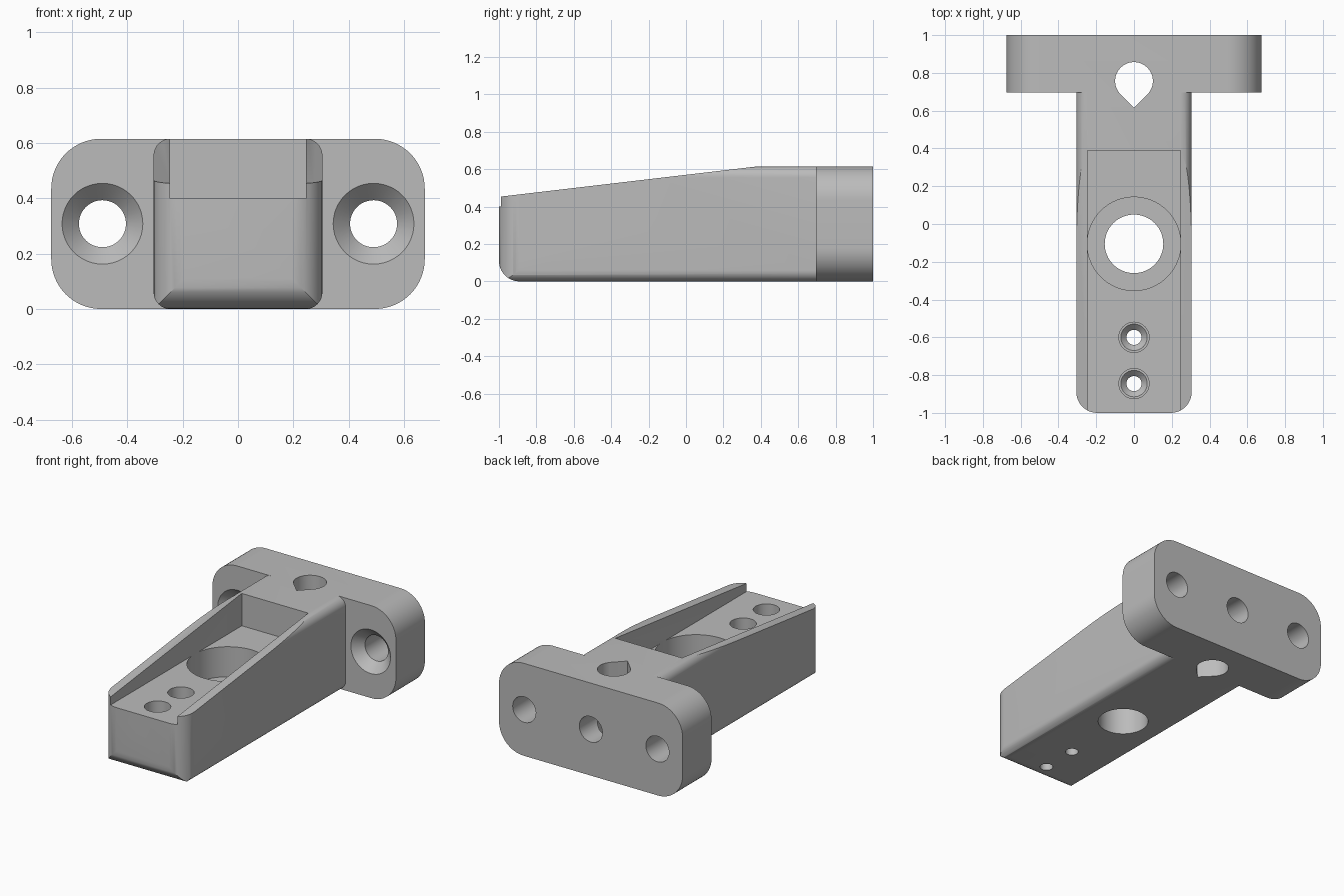
import bpy, bmesh, math
from mathutils import Vector

cube = bpy.data.objects.get("Cube")
if cube:
    bpy.data.objects.remove(cube, do_unlink=True)

grey = bpy.data.materials.new("plain grey")
grey.use_nodes = True
COLOUR = (0.5, 0.5, 0.5, 1)
grey.diffuse_color = COLOUR
grey.node_tree.nodes["Principled BSDF"].inputs["Base Color"].default_value = COLOUR


def finish(name, bm):
    bmesh.ops.recalc_face_normals(bm, faces=bm.faces)
    mesh = bpy.data.meshes.new(name)
    bm.to_mesh(mesh)
    bm.free()
    mesh.materials.append(grey)
    obj = bpy.data.objects.new(name, mesh)
    bpy.context.collection.objects.link(obj)
    return obj


def rounded(corners, steps=10):
    """Outline from (u, v, radius) corners, each rounded by a tangent arc."""
    points = []
    for i, (u, v, r) in enumerate(corners):
        p = Vector((u, v))
        if r == 0:
            points.append(p)
            continue
        a = (Vector(corners[i - 1][:2]) - p).normalized()
        b = (Vector(corners[(i + 1) % len(corners)][:2]) - p).normalized()
        half = a.angle(b) / 2
        centre = p + (a + b).normalized() * r / math.sin(half)
        start = p + a * r / math.tan(half) - centre
        end = p + b * r / math.tan(half) - centre
        sweep = math.pi - 2 * half
        for k in range(steps + 1):
            t = k / steps
            points.append(centre + (start * math.sin((1 - t) * sweep)
                                    + end * math.sin(t * sweep)) / math.sin(sweep))
    return points


def prism(name, outline, axis, lo, hi):
    """Extrude a 2D outline along the given axis."""
    def place(p, h):
        co = [p[0], p[1]]
        co.insert("xyz".index(axis), h)
        return co
    bm = bmesh.new()
    face = bm.faces.new([bm.verts.new(place(p, lo)) for p in outline])
    new = bmesh.ops.extrude_face_region(bm, geom=[face])["geom"]
    shift = Vector(place((0, 0), hi - lo))
    bmesh.ops.translate(bm, vec=shift, verts=[g for g in new if isinstance(g, bmesh.types.BMVert)])
    return finish(name, bm)


def turned(name, profile, u, v, axis, sides=64):
    """Stack of circles (radius, height) about an axis through (u, v)."""
    bm = bmesh.new()
    rings = []
    for r, h in profile:
        ring = []
        for k in range(sides):
            ang = 2 * math.pi * k / sides
            co = [u + r * math.cos(ang), v + r * math.sin(ang)]
            co.insert("xyz".index(axis), h)
            ring.append(bm.verts.new(co))
        rings.append(ring)
    for low, high in zip(rings, rings[1:]):
        for k in range(sides):
            j = (k + 1) % sides
            bm.faces.new((low[k], low[j], high[j], high[k]))
    bm.faces.new(rings[0])
    bm.faces.new(rings[-1])
    return finish(name, bm)


def combine(target, other, operation):
    mod = target.modifiers.new("combine", "BOOLEAN")
    mod.operation, mod.solver, mod.object = operation, "EXACT", other
    bpy.ops.object.select_all(action="DESELECT")
    bpy.context.view_layer.objects.active = target
    target.select_set(True)
    bpy.ops.object.modifier_apply(modifier=mod.name)
    bpy.data.objects.remove(other, do_unlink=True)


# Arm: where its plan, sloping side and rounded front outlines overlap
W, TOP, MID = 0.305, 0.615, 0.308
R = 0.11
bracket = prism("mounting_bracket", rounded(
    [(-W, -1, R), (W, -1, R), (W, 0.85, 0), (-W, 0.85, 0)]), "z", -0.1, 0.8)
side = prism("side_outline", rounded(
    [(-1, 0, R), (0.9, 0, 0), (0.9, 0.676, 0), (-1, 0.4525, 0)]), "x", -0.5, 0.5)
front = prism("front_outline", rounded(
    [(-W, 0, 0.06), (W, 0, 0.06), (W, TOP, 0.06), (-W, TOP, 0.06)]), "y", -1.2, 1.2)
combine(bracket, side, "INTERSECT")
combine(bracket, front, "INTERSECT")

# Back plate
P = 0.675
plate = prism("back_plate", rounded(
    [(-P, 0, 0.18), (P, 0, 0.18), (P, TOP, 0.18), (-P, TOP, 0.18)], 16), "y", 0.695, 1)
combine(bracket, plate, "UNION")

# Open slot along the top of the arm
S = 0.245
slot = prism("slot_cutter", [(-S, -1.2), (S, -1.2), (S, 0.39), (-S, 0.39)], "z", 0.4, 1)
combine(bracket, slot, "DIFFERENCE")

# Large stepped hole, two small stepped holes with a cone
cutters = [turned("large_hole_cutter", [(0.155, -0.1), (0.155, 0.2), (0.2475, 0.2), (0.2475, 0.4005)],
                  0, -0.105, "z")]
for y in (-0.6, -0.845):
    cutters.append(turned("small_hole_cutter", [(0.04, -0.1), (0.04, 0.2), (0.07, 0.23),
                                                (0.08, 0.23), (0.08, 0.45)], 0, y, "z", 40))

# Countersunk screw holes in the plate
for x in (-0.49, 0.49):
    cutters.append(turned("screw_hole_cutter", [(0.146, 0.6), (0.146, 0.695), (0.085, 0.756), (0.085, 1.1)],
                          x, MID, "y", 48))

# Teardrop hole from top to bottom, with a round hole in from the back
drop = [(0, 0.615)]
for k in range(41):
    ang = math.radians(-45 + 270 * k / 40)
    drop.append((0.1 * math.cos(ang), 0.757 + 0.1 * math.sin(ang)))
cutters.append(prism("teardrop_cutter", drop, "z", -0.1, 0.8))
cutters.append(turned("back_hole_cutter", [(0.085, 0.757), (0.085, 1.1)], 0, MID, "y", 48))
for cutter in cutters:
    combine(bracket, cutter, "DIFFERENCE")

# Smooth curves, crisp edges
bpy.ops.object.select_all(action="DESELECT")
bpy.context.view_layer.objects.active = bracket
bracket.select_set(True)
bpy.ops.object.shade_smooth_by_angle(angle=math.radians(30))
